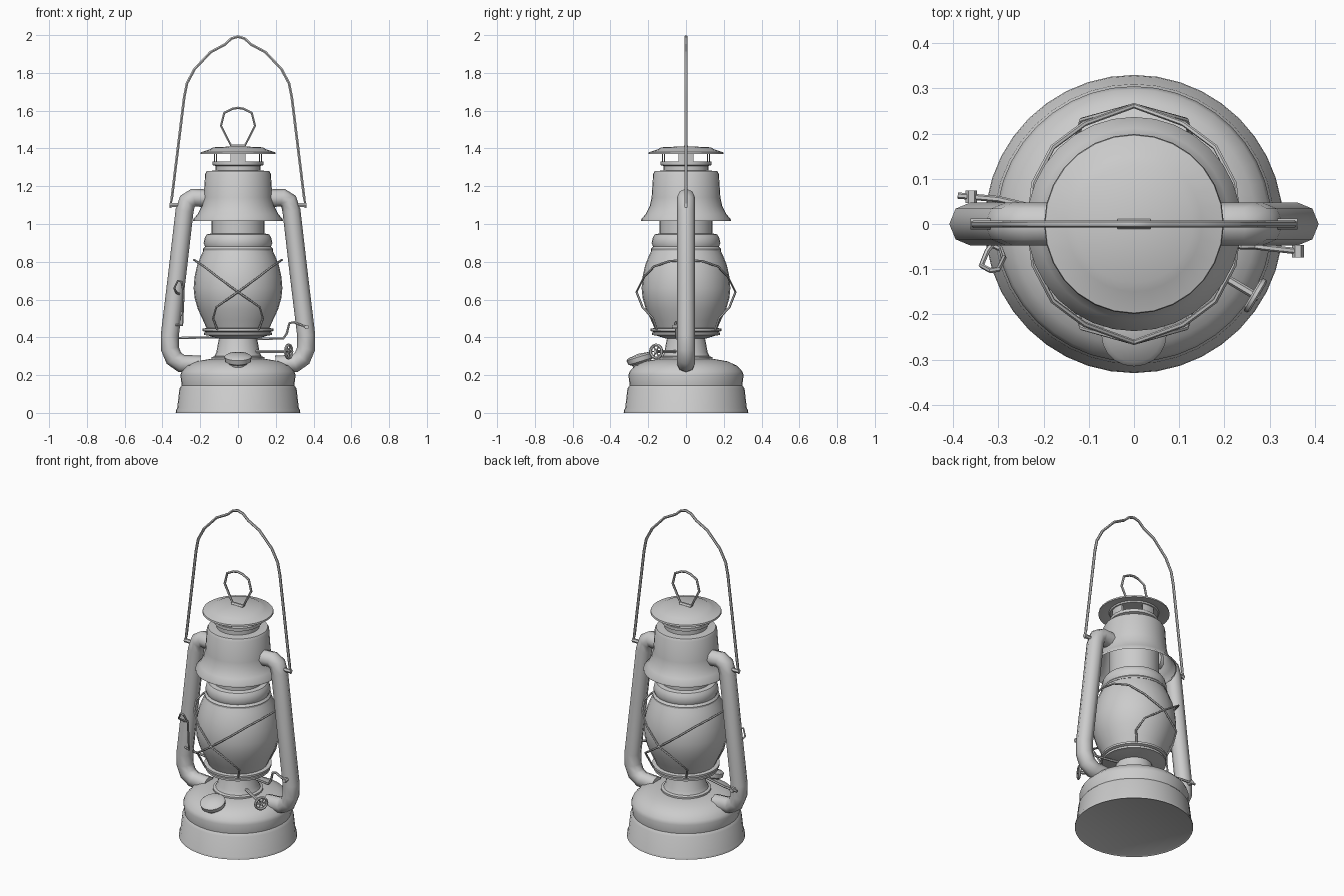
import bpy
import bmesh
from math import cos, sin, pi, radians
from mathutils import Vector

cube = bpy.data.objects.get("Cube")
if cube:
    bpy.data.objects.remove(cube, do_unlink=True)

metal = bpy.data.materials.new("plain_grey")
metal.use_nodes = True
grey = (0.6, 0.6, 0.6, 1)
metal.diffuse_color = grey
metal.node_tree.nodes["Principled BSDF"].inputs["Base Color"].default_value = grey


def finish(name, mesh, sharp=40):
    """Link a mesh as a named part, shaded smooth with sharp edges kept."""
    mesh.materials.clear()
    mesh.materials.append(metal)
    part = bpy.data.objects.new(name, mesh)
    bpy.context.collection.objects.link(part)
    bpy.ops.object.select_all(action="DESELECT")
    part.select_set(True)
    bpy.context.view_layer.objects.active = part
    bpy.ops.object.shade_smooth_by_angle(angle=radians(sharp))
    return part


def lathe(name, profile, sides=32, start=0, sweep=2 * pi):
    """Turn a (radius, height) profile around the vertical axis."""
    bm = bmesh.new()
    rings = []
    for step in range(sides + 1):
        turn = start + sweep * step / sides
        rings.append([bm.verts.new((r * cos(turn), r * sin(turn), z)) for r, z in profile])
    for left, right in zip(rings, rings[1:]):
        for k in range(len(profile) - 1):
            bm.faces.new((left[k], right[k], right[k + 1], left[k + 1]))
    bmesh.ops.remove_doubles(bm, verts=bm.verts, dist=0.0001)
    bmesh.ops.recalc_face_normals(bm, faces=bm.faces)
    mesh = bpy.data.meshes.new(name)
    bm.to_mesh(mesh)
    bm.free()
    return finish(name, mesh)


def rod(name, points, radius, detail=1, closed=False):
    """Sweep a round section along a path."""
    curve = bpy.data.curves.new(name + "_path", "CURVE")
    curve.dimensions = "3D"
    curve.bevel_depth = radius
    curve.bevel_resolution = detail
    curve.use_fill_caps = True
    spline = curve.splines.new("POLY")
    spline.points.add(len(points) - 1)
    for point, co in zip(spline.points, points):
        point.co = (*co, 1)
    spline.use_cyclic_u = closed
    helper = bpy.data.objects.new(name + "_helper", curve)
    bpy.context.collection.objects.link(helper)
    graph = bpy.context.evaluated_depsgraph_get()
    mesh = bpy.data.meshes.new_from_object(helper.evaluated_get(graph))
    bpy.data.objects.remove(helper, do_unlink=True)
    return finish(name, mesh, 50)


def mirror_path(half, axis):
    """Continue a path that ends on the mirror plane to its other side."""
    flip = Vector((1, 1, 1))
    flip[axis] = -1
    half = [Vector(p) for p in half]
    return half + [p * flip for p in reversed(half[:-1])]


# Fuel tank
lathe("fuel_tank", [(0, 0.005), (0.32, 0.005), (0.33, 0), (0.328, 0.015), (0.322, 0.025),
                    (0.31, 0.13), (0.298, 0.145), (0.305, 0.2), (0.298, 0.22), (0.27, 0.25),
                    (0.22, 0.273), (0.15, 0.285), (0, 0.285)], 40)

# Burner and the cup that holds the globe
lathe("burner", [(0, 0.27), (0.14, 0.27), (0.14, 0.295), (0.125, 0.3), (0.115, 0.32),
                 (0.1, 0.4), (0, 0.4)], 24)
lathe("globe_holder", [(0, 0.395), (0.11, 0.395), (0.16, 0.41), (0.18, 0.412), (0.18, 0.424),
                       (0.17, 0.428), (0.188, 0.434), (0.188, 0.446), (0.16, 0.45)], 32)

# Glass globe
lathe("globe", [(0.165, 0.445), (0.185, 0.49), (0.213, 0.55), (0.23, 0.61), (0.235, 0.66),
                (0.23, 0.72), (0.217, 0.78), (0.197, 0.83), (0.182, 0.862)], 28)

# Collar and inner flue above the globe
lathe("globe_collar", [(0.165, 0.858), (0.186, 0.858), (0.186, 0.868), (0.175, 0.88),
                       (0.182, 0.9), (0.175, 0.93), (0.165, 0.945), (0.14, 0.95),
                       (0.14, 1.03), (0.14, 1.27)], 32)

# Hood, open underneath
lathe("hood", [(0.232, 1.022), (0.237, 1.015), (0.237, 1.025), (0.212, 1.055), (0.192, 1.095),
               (0.182, 1.14), (0.174, 1.265), (0.166, 1.28), (0.12, 1.283)], 32)

# Vented chimney: base, four posts, and the cap
lathe("chimney_base", [(0.12, 1.28), (0.12, 1.308), (0.135, 1.312), (0.135, 1.33),
                       (0.12, 1.33), (0, 1.32)], 24)
for k in range(4):
    half_width = radians(18)
    lathe(f"chimney_post_{k + 1}", [(0.116, 1.32), (0.128, 1.32), (0.128, 1.38),
                                    (0.116, 1.38), (0.116, 1.32)],
          4, k * pi / 2 - half_width, 2 * half_width)
lathe("chimney_cap", [(0, 1.383), (0.12, 1.372), (0.135, 1.372), (0.14, 1.38), (0.19, 1.37),
                      (0.199, 1.37), (0.197, 1.38), (0.15, 1.395), (0.13, 1.406), (0, 1.412)], 28)

# Ring on the cap with its clamp
rod("cap_ring", mirror_path([(-0.035, 0, 1.412), (-0.09, 0, 1.52), (-0.073, 0, 1.588),
                             (-0.03, 0, 1.61), (0, 0, 1.615)], 0), 0.007, closed=True)
clamp = rod("ring_clamp", [(-0.037, 0, 1.412), (0.037, 0, 1.412)], 0.011)

# Side tubes joining the tank and the hood
tube_path = [(0.16, 1.135), (0.235, 1.14), (0.268, 1.12), (0.283, 1.07), (0.32, 0.75),
             (0.361, 0.41), (0.36, 0.34), (0.34, 0.29), (0.3, 0.262), (0.2, 0.255)]
for label, side in (("left", 1), ("right", -1)):
    rod(f"{label}_side_tube", [(side * x, 0, z) for x, z in tube_path], 0.048, 2)
    rod(f"{label}_bail_ear", [(side * 0.28, 0, 1.1), (side * 0.362, 0, 1.1)], 0.012)

# Carrying bail
rod("carrying_bail", mirror_path([(-0.335, 0, 1.1), (-0.358, 0, 1.09), (-0.35, 0, 1.14),
                                  (-0.285, 0, 1.67), (-0.27, 0, 1.745), (-0.23, 0, 1.82),
                                  (-0.145, 0, 1.91), (-0.07, 0, 1.95), (-0.035, 0, 1.982),
                                  (0, 0, 1.992)], 0), 0.008)

# Two guard wires that cross at the front and the back of the globe
guard_half = [(-0.11, -0.155, 0.44), (-0.132, -0.175, 0.5), (-0.115, -0.23, 0.56),
              (0, -0.262, 0.64), (0.11, -0.222, 0.72), (0.18, -0.17, 0.775),
              (0.222, -0.09, 0.803), (0.232, 0, 0.81)]
for label, side in (("left", 1), ("right", -1)):
    rod(f"{label}_guard_wire",
        mirror_path([(side * x, y, z) for x, y, z in guard_half], 1), 0.006)

# Lifting lever, running under the globe and past both tubes
rod("lift_lever", [(-0.39, 0.063, 0.395), (-0.3, 0.055, 0.397), (-0.15, 0.02, 0.4),
                   (0.15, -0.03, 0.392), (0.24, -0.05, 0.395), (0.258, -0.05, 0.42),
                   (0.272, -0.05, 0.475), (0.295, -0.053, 0.48), (0.36, -0.06, 0.455)], 0.007)
for label, spot in (("left", (0.363, -0.06, 0.455)), ("right", (-0.36, 0.06, 0.395))):
    x, y, z = spot
    rod(f"{label}_lever_tip", [(x, y - 0.014, z), (x, y + 0.014, z)], 0.013)

# Wire clip on the right side
rod("wire_clip", [(-0.33, -0.04, 0.465), (-0.295, -0.055, 0.465), (-0.288, -0.075, 0.64),
                  (-0.3, -0.1, 0.695), (-0.318, -0.103, 0.7), (-0.338, -0.092, 0.66),
                  (-0.325, -0.06, 0.635), (-0.31, -0.04, 0.63)], 0.006)

# Wick adjuster: shaft, wheel and spokes
hub = Vector((0.268, -0.158, 0.325))
shaft_dir = Vector((0.86, -0.51, 0)).normalized()
across = Vector((-shaft_dir.y, shaft_dir.x, 0))
up = Vector((0, 0, 1))
rod("wick_shaft", [Vector((0.06, -0.035, 0.325)), hub + shaft_dir * 0.01], 0.009)
rim = [hub + (across * cos(k * pi / 6) + up * sin(k * pi / 6)) * 0.035 for k in range(12)]
rod("wick_wheel", rim, 0.008, closed=True)
for k in range(3):
    rod(f"wick_spoke_{k + 1}", [rim[k * 2], rim[k * 2 + 6]], 0.004)

# Filler cap, leaning forward on the tank
filler = lathe("filler_cap", [(0, -0.055), (0.045, -0.055), (0.05, -0.02), (0.068, -0.01),
                              (0.072, 0.015), (0.06, 0.024), (0, 0.032)], 20)
filler.location = (0, -0.242, 0.283)
filler.rotation_euler.x = radians(17)
